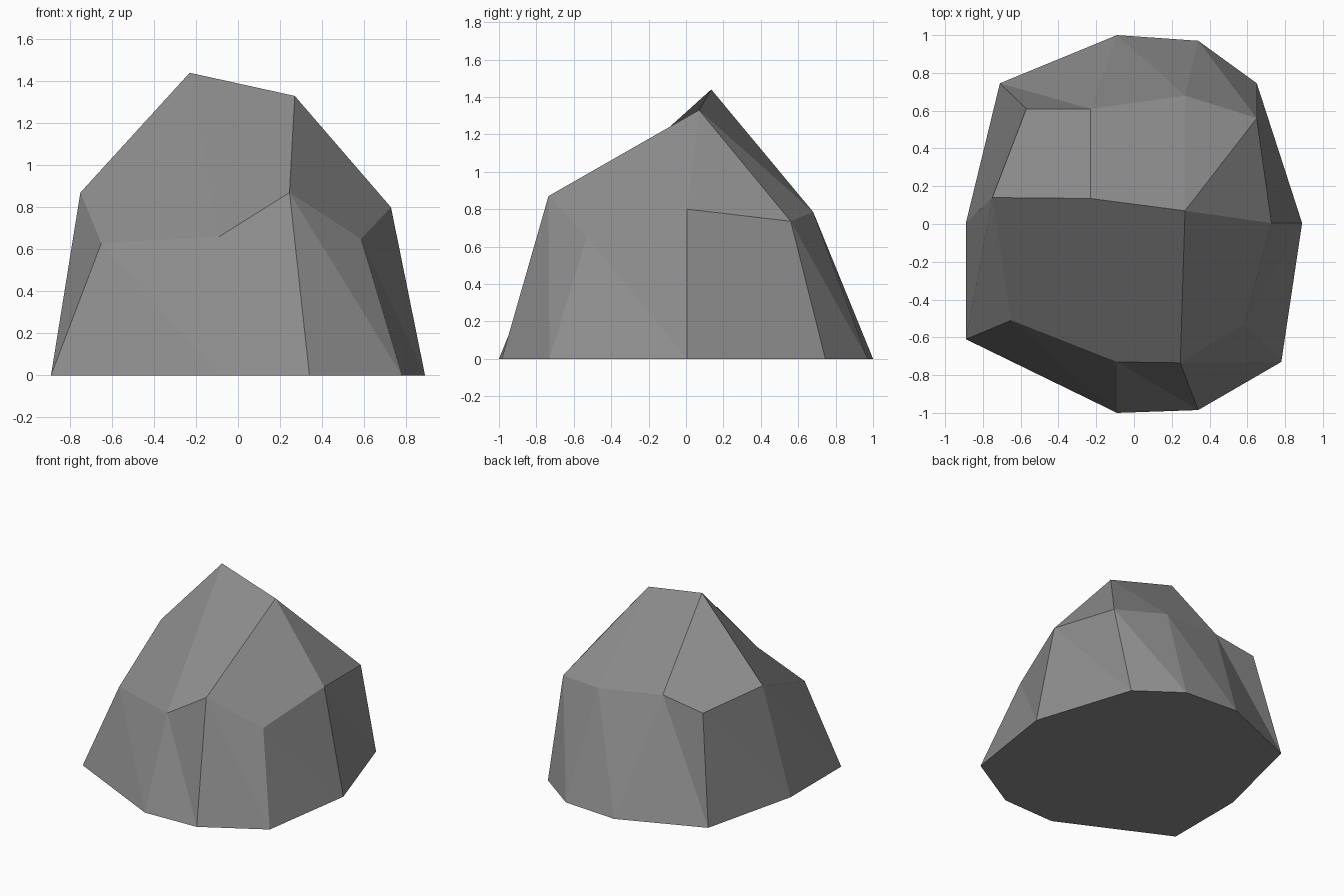
import bpy, bmesh

if "Cube" in bpy.data.objects:
    bpy.data.objects.remove(bpy.data.objects["Cube"])

# Rings run anticlockwise from the front left; each base corner sits under a mid corner
base = [(-.89, -.61), (-.09, -1), (.34, -.985), (.78, -.73), (.89, .005),
        (.65, .745), (.34, .97), (-.09, 1), (-.71, .745), (-.89, .005)]
mid = [(-.65, -.51, .63), (-.09, -.73, .66), (.245, -.735, .87), (.585, -.53, .65),
       (.728, .005, .80), (.65, .56, .735), (.27, .68, .785), (-.23, .61, .84),
       (-.57, .61, .79), (-.75, .14, .87)]
ridge = [(-.23, .135, 1.44), (.27, .07, 1.33)]

bm = bmesh.new()
b = [bm.verts.new((x, y, 0)) for x, y in base]
m = [bm.verts.new(p) for p in mid]
left, right = [bm.verts.new(p) for p in ridge]

# Underside and steep side facets, each split from lower right to upper left
bm.faces.new(b[::-1])
for i in range(10):
    j = (i + 1) % 10
    bm.faces.new((b[i], b[j], m[i]))
    bm.faces.new((b[j], m[j], m[i]))

# Sloping cap around the short ridge
for f in ((m[9], m[0], m[1], left), (m[1], m[2], right, left),
          (m[2], m[3], m[4], right), (m[4], m[5], right), (m[5], m[6], right),
          (m[6], m[7], left, right), (m[7], m[8], m[9], left)):
    bm.faces.new(f)
bmesh.ops.recalc_face_normals(bm, faces=bm.faces)

mesh = bpy.data.meshes.new("rock")
bm.to_mesh(mesh)
bm.free()
rock = bpy.data.objects.new("rock", mesh)
bpy.context.collection.objects.link(rock)

# Stone colour
stone = bpy.data.materials.new("grey stone")
stone.diffuse_color = (.27, .27, .27, 1)
stone.use_nodes = True
stone.node_tree.nodes["Principled BSDF"].inputs["Base Color"].default_value = stone.diffuse_color
mesh.materials.append(stone)
